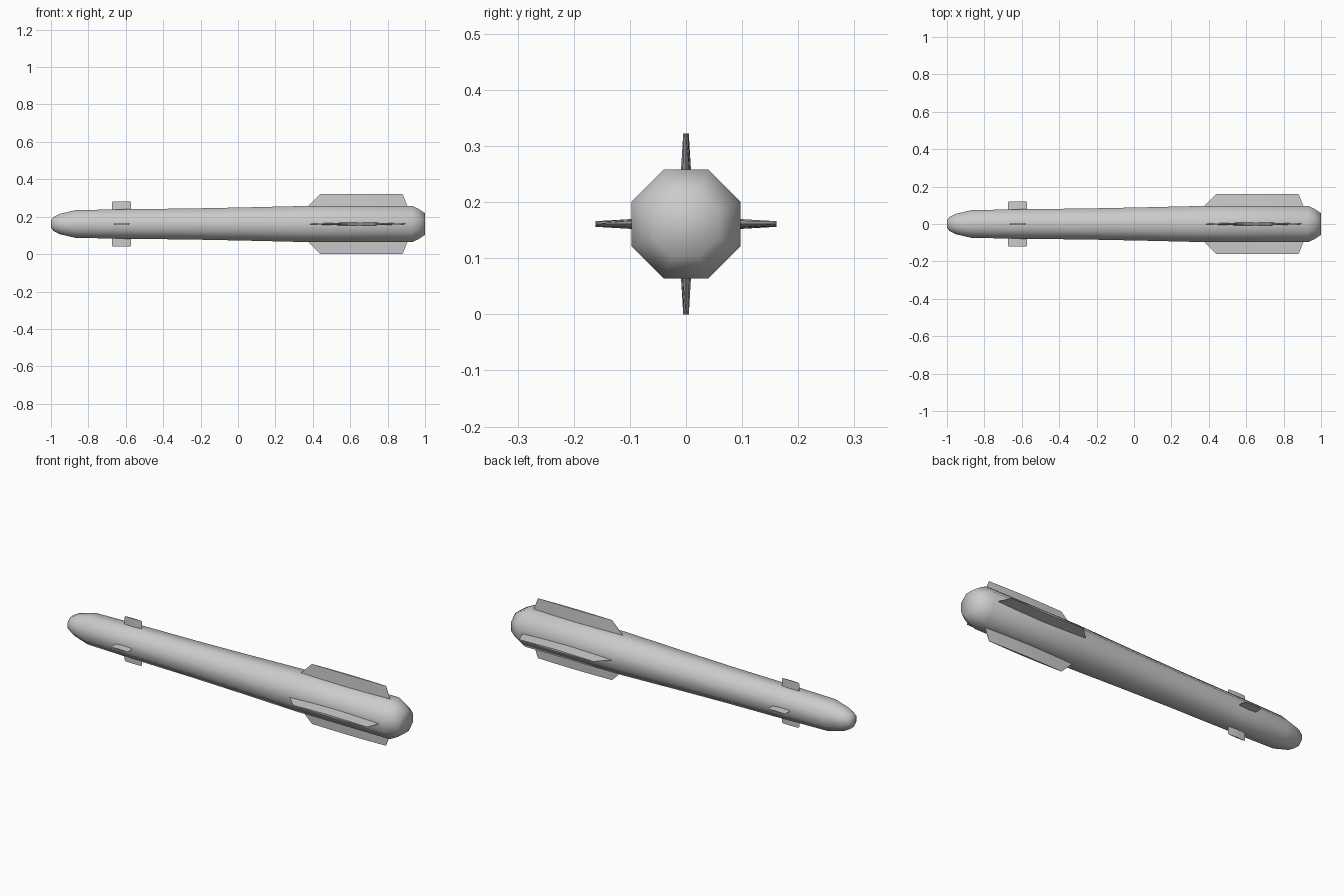
import bpy, bmesh, math
from mathutils import Matrix, Vector

if "Cube" in bpy.data.objects:
    bpy.data.objects.remove(bpy.data.objects["Cube"])

CZ = 0.161
SIDES = 8


def make_object(name, bm, angle):
    bmesh.ops.recalc_face_normals(bm, faces=bm.faces)
    me = bpy.data.meshes.new(name)
    bm.to_mesh(me)
    bm.free()
    ob = bpy.data.objects.new(name, me)
    bpy.context.collection.objects.link(ob)
    bpy.ops.object.select_all(action='DESELECT')
    ob.select_set(True)
    bpy.context.view_layer.objects.active = ob
    bpy.ops.object.shade_smooth_by_angle(angle=math.radians(angle))
    return ob


def loft(bm, rings):
    # Bridge consecutive vertex rings and cap both ends
    rings = [[bm.verts.new(p) for p in ring] for ring in rings]
    n = len(rings[0])
    for a, b in zip(rings, rings[1:]):
        for i in range(n):
            j = (i + 1) % n
            bm.faces.new((a[i], a[j], b[j], b[i]))
    bm.faces.new(rings[0])
    bm.faces.new(rings[-1])


# Body: octagonal tube, (x, distance from axis to flat side)
profile = [(-1.0, 0.018), (-0.988, 0.036), (-0.955, 0.054), (-0.87, 0.074),
           (-0.60, 0.079), (-0.25, 0.083), (0.05, 0.089), (0.38, 0.097),
           (0.93, 0.097), (0.965, 0.081), (1.0, 0.058)]
bm = bmesh.new()
rings = []
for x, flat in profile:
    r = flat / math.cos(math.pi / SIDES)
    angles = [(i + 0.5) * 2 * math.pi / SIDES for i in range(SIDES)]
    rings.append([(x, r * math.cos(a), CZ + r * math.sin(a)) for a in angles])
loft(bm, rings)
make_object("body", bm, 60)


# Fins: lens-shaped sections lofted from root to tip, repeated four times
def lens(x0, x1, thick, z):
    shape = [(0, 0.1), (0.25, 0.7), (0.5, 1), (0.75, 0.7), (1, 0.1)]
    side = [(x0 + (x1 - x0) * t, h * thick, z) for t, h in shape]
    return side + [(x, -y, z) for x, y, z in reversed(side)]


def fin_set(name, sections):
    for k, label in enumerate(("top", "left", "bottom", "right")):
        bm = bmesh.new()
        loft(bm, [lens(*s) for s in sections])
        turn = Matrix.Rotation(k * math.pi / 2, 4, 'X')
        bm.transform(Matrix.Translation(Vector((0, 0, CZ))) @ turn)
        make_object(f"{name}_{label}", bm, 20)


fin_set("tail_fin", [(0.363, 0.91, 0.0095, 0.085), (0.44, 0.88, 0.005, 0.161)])
fin_set("nose_fin", [(-0.674, -0.571, 0.004, 0.06), (-0.674, -0.571, 0.0032, 0.115),
                     (-0.669, -0.576, 0.003, 0.121)])
